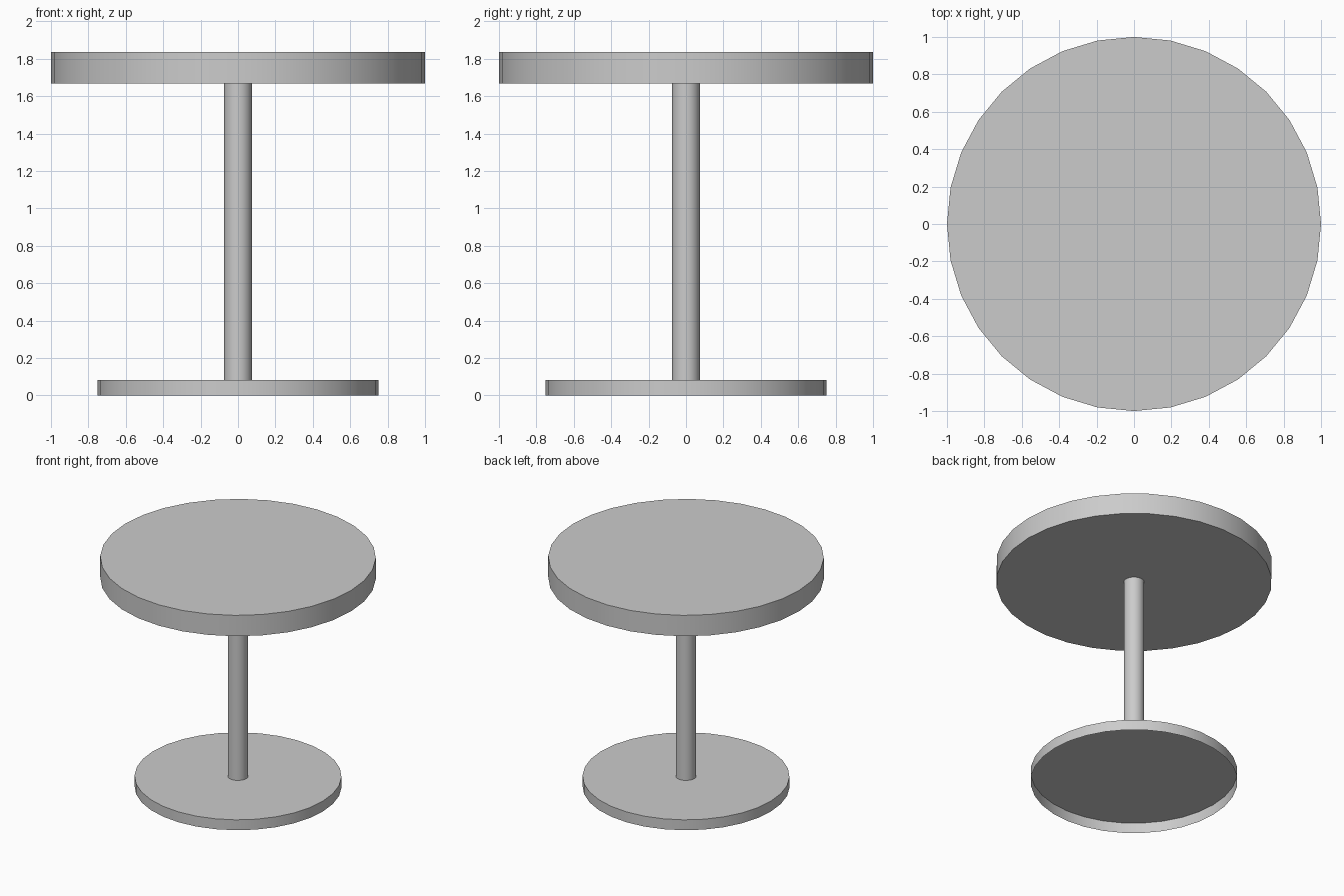
import bpy
import bmesh
import math

if "Cube" in bpy.data.objects:
    bpy.data.objects.remove(bpy.data.objects["Cube"])


def disc(name, radius, z0, z1, open_ends=()):
    """Upright 32-sided cylinder, smooth sides and sharp rims.
    open_ends lists the caps to leave out: -1 bottom, 1 top."""
    bpy.ops.mesh.primitive_cylinder_add(
        vertices=32, radius=radius, depth=z1 - z0, location=(0, 0, (z0 + z1) / 2))
    obj = bpy.context.object
    obj.name = name
    bm = bmesh.new()
    bm.from_mesh(obj.data)
    caps = [f for f in bm.faces if round(f.normal.z) in open_ends and abs(f.normal.z) > 0.5]
    bmesh.ops.delete(bm, geom=caps, context='FACES_ONLY')
    bm.to_mesh(obj.data)
    bm.free()
    bpy.ops.object.shade_smooth_by_angle(angle=math.radians(30))
    return obj


BASE_TOP = 0.083
TOP_UNDERSIDE = 1.669
TOP_HEIGHT = 1.836

# Slightly darker grey for the stand
dark = bpy.data.materials.new("stand_grey")
dark.diffuse_color = (0.62, 0.62, 0.62, 1)
dark.use_nodes = True
dark.node_tree.nodes["Principled BSDF"].inputs["Base Color"].default_value = dark.diffuse_color

# Round foot plate, hollow underneath
base = disc("base", 0.751, 0.0, BASE_TOP, open_ends=(-1,))
# Central column, open tube between plate and top
post = disc("post", 0.074, BASE_TOP, TOP_UNDERSIDE, open_ends=(-1, 1))
for part in (base, post):
    part.data.materials.append(dark)
# Round table top
disc("table_top", 1.0, TOP_UNDERSIDE, TOP_HEIGHT)
